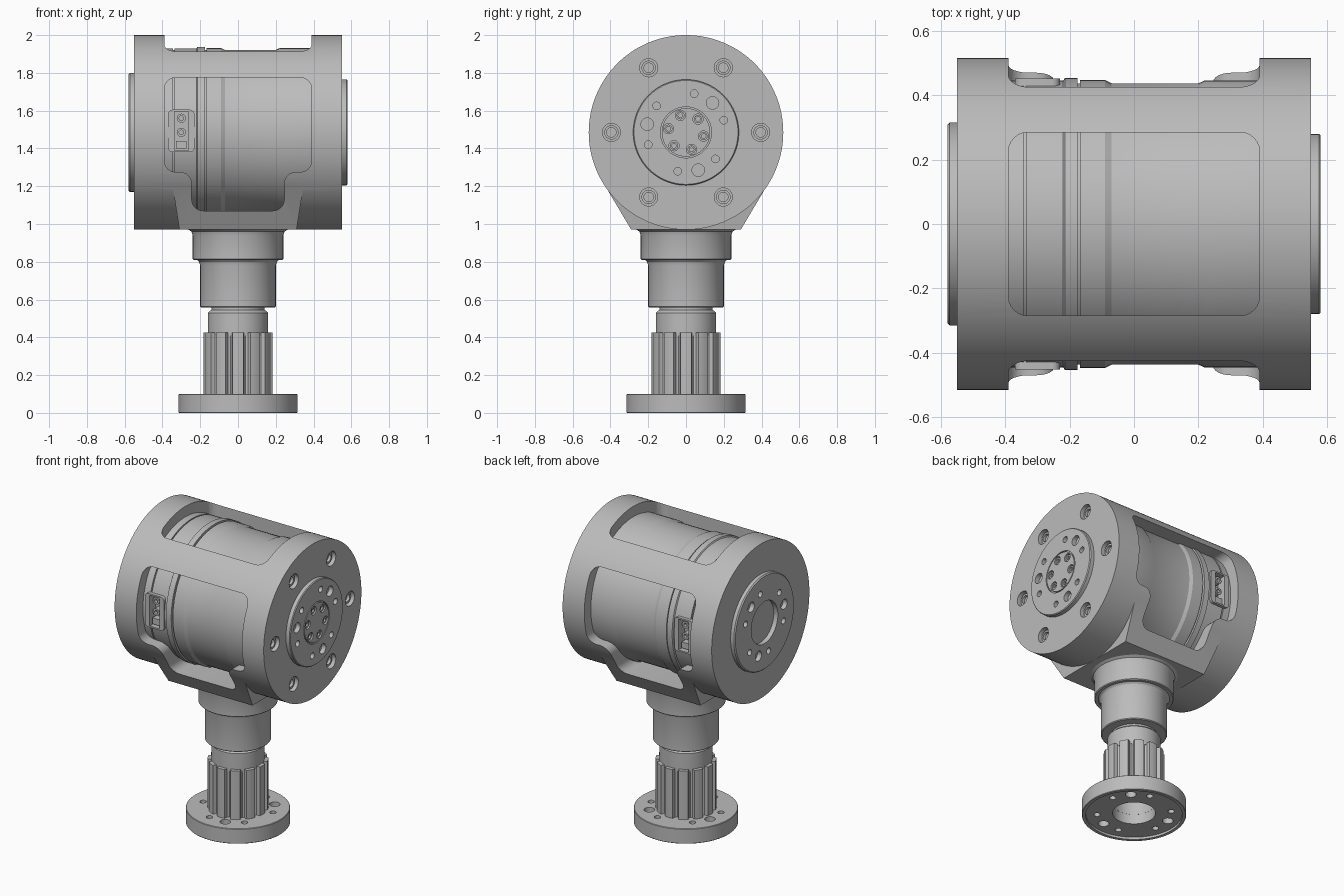
import bpy, bmesh, math
from mathutils import Matrix, Vector

if "Cube" in bpy.data.objects:
    bpy.data.objects.remove(bpy.data.objects["Cube"], do_unlink=True)

grey = bpy.data.materials.new("machined grey")
grey.use_nodes = True
grey.diffuse_color = (0.5, 0.5, 0.5, 1)
grey.node_tree.nodes["Principled BSDF"].inputs["Base Color"].default_value = (0.5, 0.5, 0.5, 1)

ZC = 1.485          # height of the drum axis
R = 0.515           # drum radius
UP = Matrix.Identity(4)
ALONG_X = Matrix.Translation((0, 0, ZC)) @ Matrix(
    ((0, 0, 1, 0), (1, 0, 0, 0), (0, 1, 0, 0), (0, 0, 0, 1)))


def finish(name, bm):
    bmesh.ops.recalc_face_normals(bm, faces=bm.faces)
    mesh = bpy.data.meshes.new(name)
    bm.to_mesh(mesh)
    bm.free()
    mesh.materials.append(grey)
    ob = bpy.data.objects.new(name, mesh)
    bpy.context.collection.objects.link(ob)
    return ob


def activate(ob):
    bpy.ops.object.select_all(action='DESELECT')
    ob.select_set(True)
    bpy.context.view_layer.objects.active = ob


def smooth(ob):
    activate(ob)
    bpy.ops.object.shade_smooth_by_angle(angle=math.radians(25))


def boolean(ob, tool, op='DIFFERENCE'):
    activate(ob)
    mod = ob.modifiers.new(op, 'BOOLEAN')
    mod.operation, mod.solver, mod.object = op, 'EXACT', tool
    bpy.ops.object.modifier_apply(modifier=mod.name)
    bpy.data.objects.remove(tool, do_unlink=True)


def lathe(name, profile, frame=UP, closed=False, segs=96):
    """Turn (axial, radius) points about the frame's z axis."""
    bm = bmesh.new()
    vs = [bm.verts.new((r, 0, a)) for a, r in profile]
    edges = [bm.edges.new(p) for p in zip(vs, vs[1:])]
    if closed:
        edges.append(bm.edges.new((vs[-1], vs[0])))
    bmesh.ops.spin(bm, geom=vs + edges, axis=(0, 0, 1), cent=(0, 0, 0),
                   angle=math.tau, steps=segs)
    bmesh.ops.remove_doubles(bm, verts=bm.verts, dist=1e-5)
    bm.transform(frame)
    return finish(name, bm)


def prism(name, outline, origin, along, place, bevel=0.0):
    """Extrude a 2D outline, rounding the corners that run along the extrusion."""
    bm = bmesh.new()
    face = bm.faces.new([bm.verts.new(Vector(place(u, v)) + Vector(origin)) for u, v in outline])
    ext = bmesh.ops.extrude_face_region(bm, geom=[face], use_keep_orig=True)
    bmesh.ops.translate(bm, vec=along, verts=[g for g in ext["geom"] if isinstance(g, bmesh.types.BMVert)])
    if bevel:
        way = Vector(along).normalized()
        rails = [e for e in bm.edges
                 if abs((e.verts[1].co - e.verts[0].co).normalized().dot(way)) > 0.99]
        bmesh.ops.bevel(bm, geom=rails, offset=bevel, segments=6, profile=0.5, affect='EDGES')
    return finish(name, bm)


def box(name, lo, hi, bevel=0.0):
    outline = [(lo[0], lo[2]), (hi[0], lo[2]), (hi[0], hi[2]), (lo[0], hi[2])]
    return prism(name, outline, (0, lo[1], 0), (0, hi[1] - lo[1], 0), lambda u, v: (u, 0, v), bevel)


def drills(name, holes, frame):
    """Cylinders at (ring radius, degrees, radius, axial start, axial end)."""
    bm = bmesh.new()
    for ring, deg, r, a, b in holes:
        t = math.radians(deg)
        spot = Matrix.Translation((ring * math.cos(t), ring * math.sin(t), (a + b) / 2))
        bmesh.ops.create_cone(bm, cap_ends=True, segments=24, radius1=r, radius2=r,
                              depth=abs(b - a), matrix=frame @ spot)
    return finish(name, bm)


def hole_pattern(a, b):
    return ([(0.21, 18 + 60 * k, 0.02, a, b) for k in range(6)] +
            [(0.21, 48 + 120 * k, 0.033, a, b) for k in range(3)])


# Housing: drum blended into a tapered saddle
housing = lathe("housing", [(-.55, 0), (-.55, R), (.55, R), (.55, 0)], ALONG_X, segs=128)
bm = bmesh.new()
rings = [[bm.verts.new((sx * hx, sy * hy, z)) for sx, sy in ((-1, -1), (1, -1), (1, 1), (-1, 1))]
         for hx, hy, z in ((.31, .29, .97), (.35, .44, 1.222), (.35, .38, 1.4))]
bm.faces.new(rings[0])
bm.faces.new(rings[-1])
for low, high in zip(rings, rings[1:]):
    for i in range(4):
        j = (i + 1) % 4
        bm.faces.new((low[i], low[j], high[j], high[i]))
boolean(housing, finish("saddle", bm), 'UNION')

# Bore with a wider mouth on one end
boolean(housing, lathe("bore", [(-.6, 0), (-.6, .36), (-.485, .36), (-.485, .452), (.485, .452),
                                (.485, .32), (.6, .32), (.6, 0)], ALONG_X))

# Windows: stepped ones front and back, plain one on top
half = [(.39, 1.775), (.39, 1.275), (.245, 1.275), (.245, 1.07)]
outline = half + [(-x, z) for x, z in reversed(half)]
for s in (-1, 1):
    boolean(housing, prism("window_cutter", outline, (0, s * .1, 0), (0, s * .6, 0),
                           lambda u, v: (u, 0, v), 0.06))
top = [(-.39, -.285), (.39, -.285), (.39, .285), (-.39, .285)]
boolean(housing, prism("top_window_cutter", top, (0, 0, 1.7), (0, 0, .5),
                       lambda u, v: (u, v, 0), 0.06))

# Counterbored bolts on the drum end
boolean(housing, drills("bolt_cutter", [(.395, 60 * k, .048, .51, .6) for k in range(6)], ALONG_X))
smooth(housing)
bolts = drills("housing_bolts", [(.395, 60 * k, .038, .5, .53) for k in range(6)], ALONG_X)
boolean(bolts, drills("socket_cutter", [(.395, 60 * k, .025, .512, .6) for k in range(6)], ALONG_X))
smooth(bolts)

# Motor with output hub, hollow rear hub and seam grooves
motor = lathe("motor", [
    (-.3, 0), (-.3, .14), (-.58, .14), (-.58, .308), (-.573, .315), (-.545, .315), (-.545, .3),
    (-.525, .3), (-.525, .315), (-.48, .315), (-.48, .445), (-.343, .445), (-.343, .437),
    (-.335, .437), (-.335, .445), (-.22, .445), (-.215, .453), (-.176, .453), (-.176, .437),
    (-.168, .437), (-.168, .447), (-.09, .447), (-.07, .437), (.2, .437), (.22, .446), (.48, .446),
    (.48, .28), (.575, .28), (.58, .275), (.58, .135), (.57, .135), (.57, .128), (.58, .128),
    (.58, 0)], ALONG_X)
screws = [(.095, 48 + 60 * k) for k in range(6)]
boolean(motor, drills("output_holes", hole_pattern(.53, .6) +
                      [(r, d, .027, .56, .6) for r, d in screws], ALONG_X))
boolean(motor, drills("rear_holes", hole_pattern(-.6, -.5), ALONG_X))

# Connector bays on the front and back of the motor
for s in (-1, 1):
    boolean(motor, box("bay_frame", (-.37, min(s * .38, s * .452), 1.38),
                       (-.23, max(s * .38, s * .452), 1.605), .025), 'UNION')
    boolean(motor, box("bay_cutter", (-.335, min(s * .39, s * .5), 1.39),
                       (-.262, max(s * .39, s * .5), 1.595)))
    frame = Matrix(((1, 0, 0, -.3), (0, 0, s, 0), (0, 1, 0, 0), (0, 0, 0, 1)))
    plugs = drills("round_plugs", [(z, 90, .024, .38, .435) for z in (1.485, 1.56)], frame)
    boolean(plugs, drills("plug_cutter", [(z, 90, .012, .415, .5) for z in (1.485, 1.56)], frame))
    smooth(plugs)
    box("square_plug", (-.328, min(s * .38, s * .435), 1.4), (-.272, max(s * .38, s * .435), 1.44))
smooth(motor)
hub_screws = drills("hub_screws", [(r, d, .021, .55, .574) for r, d in screws], ALONG_X)
boolean(hub_screws, drills("hex_cutter", [(r, d, .012, .562, .6) for r, d in screws], ALONG_X))
smooth(hub_screws)

# Neck below the saddle
smooth(lathe("neck", [(.41, 0), (.41, .16), (.53, .16), (.54, .15), (.545, .14), (.558, .14),
                      (.558, .195), (.563, .2), (.78, .2), (.8, .206), (.81, .216), (.81, .235),
                      (.815, .24), (.94, .24), (.96, .247), (.972, .265), (1.0, .265), (1.0, 0)]))

# Splined shaft
spline = []
for k in range(12):
    for deg, r in ((-9, .183), (-3, .184), (3, .184), (9, .183), (11, .16), (15, .153), (19, .16)):
        t = math.radians(30 * k + deg)
        spline.append((r * math.cos(t), r * math.sin(t)))
shaft = prism("splined_shaft", spline, (0, 0, .08), (0, 0, .345), lambda u, v: (u, v, 0))
boolean(shaft, drills("shaft_bore", [(0, 0, .13, 0, .35)], UP))
smooth(shaft)

# Base flange with a recessed underside and a bore
flange = lathe("base_flange", [(0, .292), (0, .312), (.003, .315), (.097, .315), (.1, .312),
                               (.1, .13), (.015, .13), (.015, .292)], closed=True)
boolean(flange, drills("flange_holes", [(r + .015, d - 3, q, a, b) for r, d, q, a, b
                                        in hole_pattern(-.05, .15)], UP))
smooth(flange)
